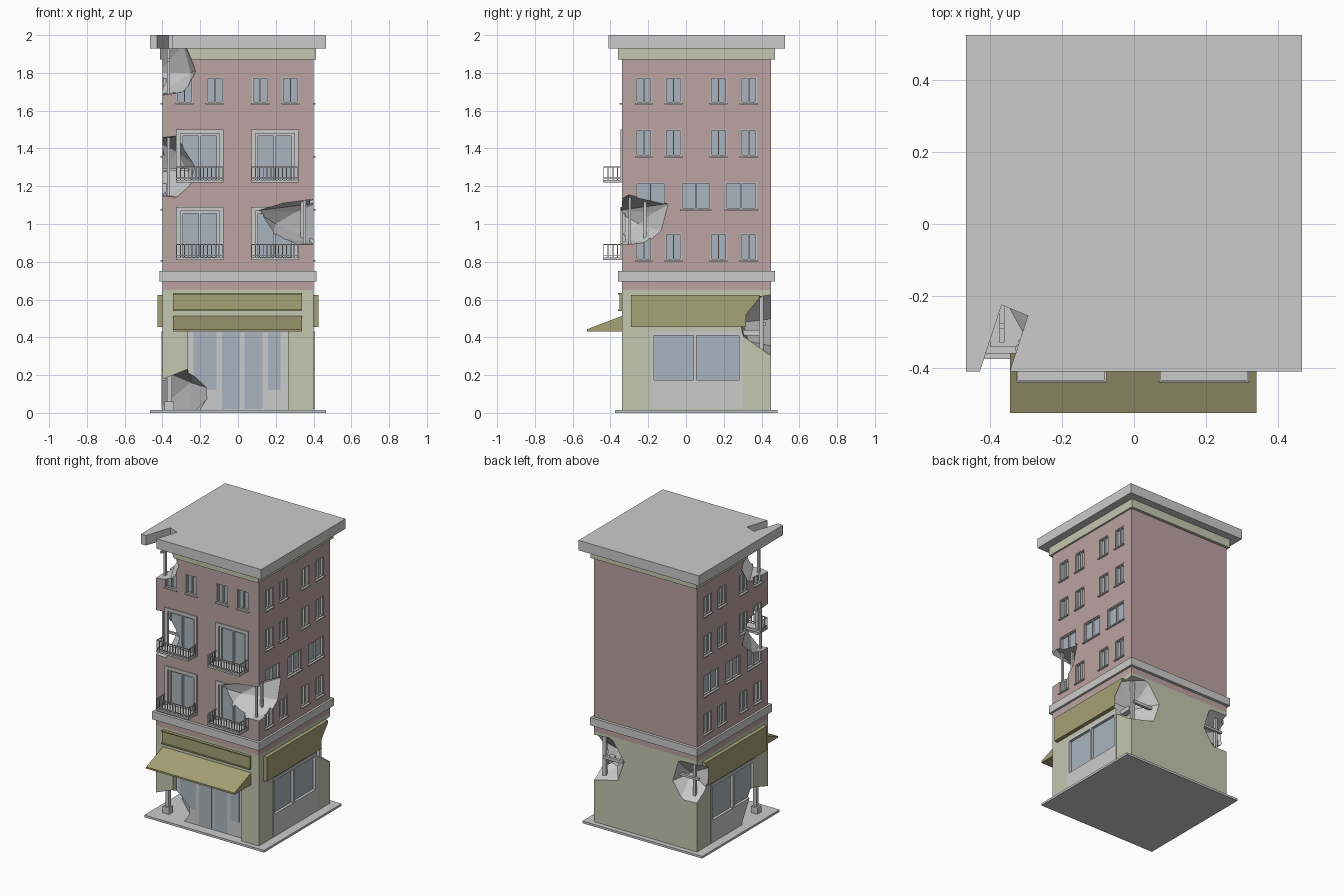
import bpy, bmesh
from mathutils import Vector

if "Cube" in bpy.data.objects:
    bpy.data.objects.remove(bpy.data.objects["Cube"])

def mat(name, r, g, b):
    m = bpy.data.materials.new(name)
    m.diffuse_color = (r, g, b, 1)
    m.use_nodes = True
    m.node_tree.nodes["Principled BSDF"].inputs["Base Color"].default_value = m.diffuse_color
    return m

BRICK = mat("brick", .50, .37, .36)
PLASTER = mat("plaster", .55, .57, .43)
OLIVE = mat("dark_olive", .38, .36, .18)
GLASS = mat("glass", .40, .46, .52)
STONE = mat("stone", .58, .58, .58)
LIGHT = mat("light_trim", .70, .70, .70)
BROKEN = mat("broken_concrete", .62, .62, .62)

def finish(bm, name, m):
    bmesh.ops.recalc_face_normals(bm, faces=bm.faces)
    me = bpy.data.meshes.new(name)
    bm.to_mesh(me)
    bm.free()
    me.materials.append(m)
    o = bpy.data.objects.new(name, me)
    bpy.context.collection.objects.link(o)
    return o

def boxes(name, items, m):
    """One object from (x0, x1, y0, y1, z0, z1) boxes."""
    bm = bmesh.new()
    for x0, x1, y0, y1, z0, z1 in items:
        vs = bmesh.ops.create_cube(bm, size=1)["verts"]
        for v in vs:
            v.co = Vector(((x0 + x1) / 2 + v.co.x * (x1 - x0),
                           (y0 + y1) / 2 + v.co.y * (y1 - y0),
                           (z0 + z1) / 2 + v.co.z * (z1 - z0)))
    return finish(bm, name, m)

def hull(name, pts, m):
    bm = bmesh.new()
    for p in pts:
        bm.verts.new(p)
    bmesh.ops.convex_hull(bm, input=bm.verts)
    bmesh.ops.delete(bm, geom=[v for v in bm.verts if not v.link_faces], context='VERTS')
    return finish(bm, name, m)

def cut(obj, *cutters):
    bpy.context.view_layer.objects.active = obj
    for c in cutters:
        mod = obj.modifiers.new("cut", 'BOOLEAN')
        mod.operation = 'DIFFERENCE'
        mod.solver = 'EXACT'
        mod.use_self = True
        mod.material_mode = 'TRANSFER'
        mod.object = c
        bpy.ops.object.modifier_apply(modifier=mod.name)

def on_wall(side, u0, u1, z0, z1, d0, d1):
    """Box on a wall: u along it, d outward from its surface."""
    if side == 'F':
        return (u0, u1, -.34 - d1, -.34 - d0, z0, z1)
    if side == 'R':
        return (.4 + d0, .4 + d1, u0, u1, z0, z1)
    return (-.4 - d1, -.4 - d0, u0, u1, z0, z1)

# Main volumes
base = boxes("base_slab", [(-.465, .465, -.375, .485, 0, .015)], STONE)
ground = boxes("ground_floor", [(-.4, .4, -.34, .45, .015, .65)], PLASTER)
brick = boxes("brick_storeys", [(-.4, .4, -.34, .45, .65, 1.87)], BRICK)
cornice = boxes("middle_cornice", [(-.415, .415, -.36, .47, .695, .75)], STONE)
band = boxes("top_band", [(-.412, .412, -.36, .47, 1.87, 1.93)], PLASTER)
roof = boxes("roof_slab", [(-.467, .467, -.41, .525, 1.93, 2)], STONE)

# Windows: recesses, glass, frames and sills
recess, glass, bars, sills = [], [], [], []

def window(side, u0, u1, z0, z1, f=.006, sill=True, out=0.0):
    mid = (u0 + u1) / 2
    recess.append(on_wall(side, u0, u1, z0, z1, -.025, .05))
    glass.append(on_wall(side, u0, u1, z0, z1, -.03, -.018))
    for a, b in ((u0, u0 + f), (mid - f / 2, mid + f / 2), (u1 - f, u1)):
        bars.append(on_wall(side, a, b, z0 + f, z1 - f, -.02, -.004))
    for a, b in ((z0, z0 + f), (z1 - f, z1)):
        bars.append(on_wall(side, u0, u1, a, b, -.02, -.004))
    if sill:
        sills.append(on_wall(side, u0 - .006, u1 + .006, z0 - .008, z0, -.01, .011))

narrow = [(-.265, -.183), (-.108, -.025), (.13, .215), (.29, .375)]
wide = [(-.265, -.11), (-.025, .13), (.21, .375)]
for side in 'RL':
    for z0, z1, cols in ((.81, .95, narrow), (1.08, 1.22, wide), (1.36, 1.5, narrow), (1.64, 1.775, narrow)):
        for u0, u1 in cols:
            window(side, u0, u1, z0, z1)
for u0, u1 in ((-.325, -.24), (-.165, -.08), (.075, .16), (.235, .32)):
    window('F', u0, u1, 1.64, 1.775)

# French windows with surrounds and balconies
surround, rails = [], []
for z in (.81, 1.22):
    for u0 in (-.327, .07):
        u1 = u0 + .25
        window('F', u0 + .022, u1 - .022, z, z + .26, f=.014, sill=False)
        surround += [on_wall('F', u0, u0 + .022, z, z + .258, -.01, .008),
                     on_wall('F', u1 - .022, u1, z, z + .258, -.01, .008),
                     on_wall('F', u0, u1, z + .258, z + .28, -.01, .008)]
        rails.append(on_wall('F', u0, u1, z, z + .012, -.005, .1))
        for h in (.022, .08):
            rails.append(on_wall('F', u0, u1, z + h, z + h + .005, .093, .098))
            for a in (u0, u1 - .005):
                rails.append(on_wall('F', a, a + .005, z + h, z + h + .005, 0, .098))
        for i in range(13):
            a = u0 + i * (.245 / 12)
            rails.append(on_wall('F', a, a + .005, z + .01, z + .082, .093, .098))
        for a in (u0, u1 - .005):
            for d in (.02, .045, .07):
                rails.append(on_wall('F', a, a + .005, z + .01, z + .082, d, d + .005))

panes = boxes("window_glass", glass, GLASS)
frames = boxes("window_frames", bars, LIGHT)
surrounds = boxes("french_window_surrounds", surround, LIGHT)
sill_obj = boxes("window_sills", sills, STONE)
boxes("balconies", rails, LIGHT)

# Shop fronts: recessed entrance and side display windows
shop_cut = [on_wall('F', -.265, .265, .0, .43, -.04, .05)]
shop = [on_wall('F', -.265, .265, .015, .43, -.05, -.035)]
shop_glass = [on_wall('F', a, b, z0, .425, -.04, -.031)
              for a, b, z0 in ((-.235, -.115, .12), (-.085, .01, .02), (.035, .13, .02), (.16, .225, .12))]
for s in 'RL':
    shop_cut.append(on_wall(s, -.185, .3, .02, .43, -.03, .05))
    shop_glass.append(on_wall(s, -.17, .285, .17, .415, -.035, -.015))
    shop += [on_wall(s, -.185, .3, .02, .175, -.035, .004), on_wall(s, -.185, .3, .41, .43, -.035, .004)]
    shop += [on_wall(s, a, b, .175, .41, -.035, .004) for a, b in ((-.185, -.17), (.04, .055), (.28, .3))]
shop_frames = boxes("shop_frames", shop, LIGHT)
shop_panes = boxes("shop_glass", shop_glass, GLASS)

# Sign boards and sloping awning
front_sign = [on_wall('F', -.345, .34, .54, .635, -.01, .012)]
front_sign += [on_wall('F', -.345, .34, a, a + .008, 0, .02) for a in (.54, .627)]
boxes("front_sign_board", front_sign, OLIVE)
side_signs = boxes("side_sign_boards", [on_wall(s, -.29, .39, .455, .625, -.01, .027) for s in 'RL'], OLIVE)
hull("awning", [(x, y, z) for x in (-.345, .34)
                for y, z in ((-.335, .515), (-.335, .43), (-.525, .43), (-.525, .442))], OLIVE)

# Broken areas, as faceted cutters
top_hole = hull("cut_top", [(-.22, -.37, 1.81), (-.28, -.37, 1.95), (-.27, -.37, 1.70), (-.42, -.03, 1.8),
                            (-.42, -.12, 1.95), (-.42, -.1, 1.69), (-.46, -.42, 1.67), (-.46, -.42, 1.95),
                            (-.25, -.2, 1.8), (-.29, -.2, 1.95)], BROKEN)
notch = hull("cut_roof", [(x, y, z) for z in (1.9, 2.1) for x, y in
                          ((-.435, -.43), (-.368, -.225), (-.295, -.255), (-.352, -.43))], BROKEN)
mid_hole = hull("cut_middle", [(-.21, -.37, 1.3), (-.32, -.37, 1.47), (-.24, -.37, 1.2), (-.31, -.37, 1.14),
                               (-.45, -.42, 1.15), (-.45, -.42, 1.46), (-.42, -.03, 1.27), (-.42, -.1, 1.43),
                               (-.42, -.14, 1.16), (-.28, -.2, 1.3), (-.32, -.18, 1.38)], BROKEN)
right_hole = hull("cut_right", [(.09, -.37, 1.07), (.18, -.37, .93), (.3, -.37, .89), (.37, -.37, 1.1),
                                (.45, -.4, 1.1), (.45, -.4, .89), (.42, -.3, 1.16), (.42, -.08, 1.11),
                                (.42, -.12, .96), (.42, -.19, .9), (.2, -.25, 1.0), (.3, -.17, 1.06)], BROKEN)
back_right = hull("cut_back_right", [(.42, .37, .61), (.42, .28, .5), (.42, .3, .41), (.46, .5, .27),
                                     (.46, .5, .63), (.25, .47, .64), (.15, .47, .5), (.2, .47, .35),
                                     (.28, .3, .48), (.3, .33, .38)], BROKEN)
back_left = hull("cut_back_left", [(-.42, .33, .57), (-.42, .35, .42), (-.46, .5, .33), (-.46, .5, .65),
                                   (-.25, .47, .63), (-.2, .47, .46), (-.28, .47, .34), (-.28, .34, .5)], BROKEN)
front_left = hull("cut_front_left", [(-.47, -.4, -.01), (-.47, -.4, .13), (-.23, -.39, .23), (-.12, -.37, .12),
                                     (-.2, -.37, -.01), (-.42, -.15, .23), (-.42, -.03, .02), (-.42, -.04, -.01),
                                     (-.25, -.2, .16), (-.25, -.18, -.01)], BROKEN)
window_cut = boxes("cut_windows", recess, BRICK)
shop_recess = boxes("cut_shops", shop_cut, PLASTER)

cut(brick, window_cut, top_hole, mid_hole, right_hole)
cut(ground, shop_recess, back_right, back_left, front_left)
cut(band, top_hole)
cut(roof, notch)
for o in (panes, frames, sill_obj):
    cut(o, top_hole, mid_hole, right_hole)
cut(surrounds, right_hole)
cut(side_signs, back_right, back_left)
for o in (shop_frames, shop_panes):
    cut(o, back_right, front_left)
for c in (top_hole, notch, mid_hole, right_hole, back_right, back_left, front_left, window_cut, shop_recess):
    bpy.data.objects.remove(c)

# Exposed posts and beams inside the broken areas
boxes("exposed_beams", [
    (-.375, -.36, -.31, -.295, 1.13, 1.48), (-.4, -.26, -.27, -.255, 1.28, 1.295),
    (-.375, -.36, -.33, -.2, 1.86, 1.875), (-.375, -.36, -.29, -.275, 1.66, 1.93),
    (.345, .36, -.305, -.29, .88, 1.16), (.33, .345, -.225, -.21, .89, 1.12),
    (.33, .37, .28, .39, .41, .44), (.2, .35, .4, .42, .46, .48), (.335, .36, .39, .41, .3, .62),
    (-.36, -.34, .39, .41, .36, .64), (-.39, -.24, .4, .42, .5, .515),
    (-.375, -.35, -.27, -.245, .01, .22), (-.39, -.34, -.28, -.235, .015, .06)], LIGHT)
